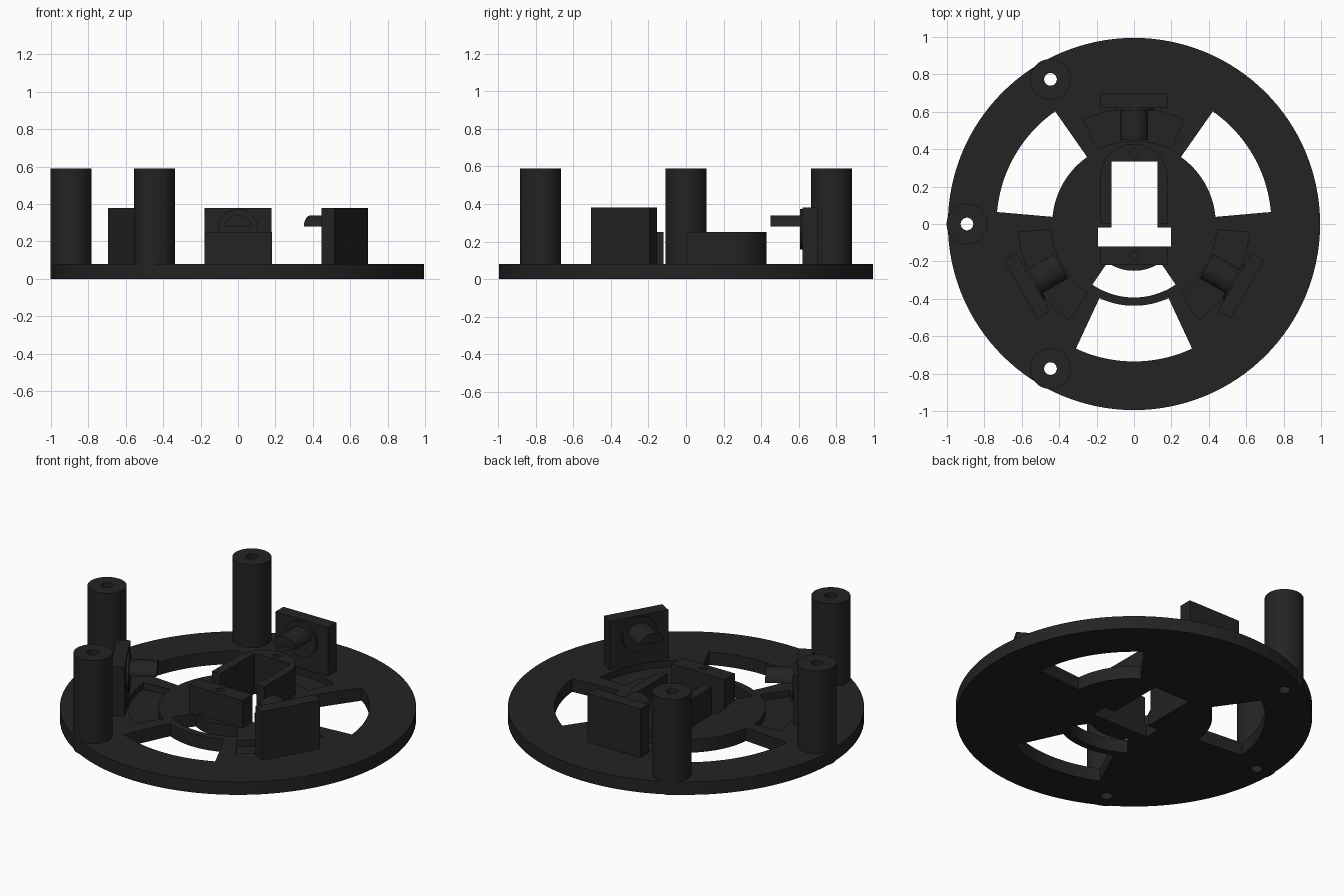
import bpy, bmesh, math
from mathutils import Matrix

if "Cube" in bpy.data.objects:
    bpy.data.objects.remove(bpy.data.objects["Cube"])

black = bpy.data.materials.new("matte_black")
black.diffuse_color = (0.017, 0.017, 0.017, 1)
black.use_nodes = True
black.node_tree.nodes["Principled BSDF"].inputs["Base Color"].default_value = black.diffuse_color


def prism(name, pts, z0, z1, matrix=None):
    """Extrude a counter-clockwise xy outline from z0 to z1."""
    bm = bmesh.new()
    low = [bm.verts.new((x, y, z0)) for x, y in pts]
    top = [bm.verts.new((x, y, z1)) for x, y in pts]
    bm.faces.new(low[::-1])
    bm.faces.new(top)
    n = len(pts)
    for i in range(n):
        j = (i + 1) % n
        bm.faces.new((low[i], low[j], top[j], top[i]))
    if matrix:
        bm.transform(matrix)
    bmesh.ops.recalc_face_normals(bm, faces=bm.faces)
    me = bpy.data.meshes.new(name)
    bm.to_mesh(me)
    bm.free()
    ob = bpy.data.objects.new(name, me)
    ob.data.materials.append(black)
    bpy.context.collection.objects.link(ob)
    return ob


def arc(r, a0, a1, n, cx=0, cy=0):
    return [(cx + r * math.cos(math.radians(a0 + (a1 - a0) * i / n)),
             cy + r * math.sin(math.radians(a0 + (a1 - a0) * i / n))) for i in range(n + 1)]


def circle(r, n, cx=0, cy=0):
    return arc(r, 0, 360, n, cx, cy)[:-1]


def sector(r0, r1, a0, a1, n=24):
    return arc(r1, a0, a1, n) + arc(r0, a1, a0, n)


def rect(x0, x1, y0, y1):
    return [(x0, y0), (x1, y0), (x1, y1), (x0, y1)]


def cut(ob, cutters):
    """Subtract the cutters, bake the result and remove the cutters."""
    for c in cutters:
        m = ob.modifiers.new("cut", 'BOOLEAN')
        m.operation, m.solver, m.object = 'DIFFERENCE', 'EXACT', c
        c.hide_render = True
    dg = bpy.context.evaluated_depsgraph_get()
    dg.update()
    me = bpy.data.meshes.new_from_object(ob.evaluated_get(dg))
    ob.modifiers.clear()
    ob.data = me
    for c in cutters:
        bpy.data.objects.remove(c)


def cutter(pts, z0=-0.1, z1=1):
    return prism("cutter", pts, z0, z1)


T = 0.08  # plate thickness
post_spots = [(0.893 * math.cos(math.radians(a)), 0.893 * math.sin(math.radians(a)))
              for a in (120, 180, 240)]

# Base plate with windows, sensor pockets, front slot, centre opening and drilled holes
plate = prism("base_plate", circle(0.995, 128), 0, T)
tools = [cutter(sector(0.437, 0.735, a - 25, a + 25)) for a in (30, 150, 270)]
tools += [cutter(sector(0.445, 0.617, a - 26, a + 26), 0.04) for a in (90, 210, 330)]
tools.append(cutter(sector(0.25, 0.393, 235.5, 304.5)))
tools.append(cutter([(-0.193, -0.12), (0.197, -0.12), (0.197, -0.02), (0.125, -0.02),
                     (0.125, 0.333), (-0.12, 0.333), (-0.12, -0.02), (-0.193, -0.02)]))
tools += [cutter(circle(0.034, 24, x, y)) for x, y in post_spots]
cut(plate, tools)

# Hollow standoff posts
for x, y in post_spots:
    post = prism("standoff_post", circle(0.109, 48, x, y), 0, 0.59)
    cut(post, [cutter(circle(0.034, 24, x, y))])

# U-shaped motor cradle with a rounded back and a screw hole
cradle = prism("motor_cradle", [(-0.178, 0), (-0.12, 0), (-0.12, 0.333), (0.125, 0.333),
                                (0.125, 0), (0.18, 0)] + arc(0.179, 0, 180, 32, 0, 0.25), T - 0.005, 0.25)
cut(cradle, [cutter(circle(0.022, 20, 0, 0.38), 0.15)])

# Front clamp block with a screw hole
clamp = prism("motor_clamp", rect(-0.18, 0.183, -0.218, -0.12), T - 0.005, 0.25)
cut(clamp, [cutter(circle(0.022, 20, 0, -0.17), 0.15)])

# Three guide brackets: upright plate, round collar and half-round peg
for a in (0, 120, 240):
    turn = Matrix.Rotation(math.radians(a), 4, 'Z')
    prism("bracket_plate", rect(-0.18, 0.18, 0.62, 0.70), T - 0.005, 0.38, turn)
    # local profile (x, height) is stood up so that it extrudes along y
    stand = turn @ Matrix(((1, 0, 0, 0), (0, 0, 1, 0), (0, 1, 0, 0), (0, 0, 0, 1)))
    prism("bracket_collar", circle(0.108, 40, 0, 0.265), 0.606, 0.625, stand)
    peg = [(x, 0.28 + z * 0.8) for x, z in arc(0.075, 0, 180, 24)]
    prism("bracket_peg", peg, 0.45, 0.61, stand)

# Smooth curved walls, keep edges crisp
for ob in bpy.context.scene.objects:
    ob.select_set(True)
bpy.context.view_layer.objects.active = plate
bpy.ops.object.shade_smooth_by_angle(angle=math.radians(30))
